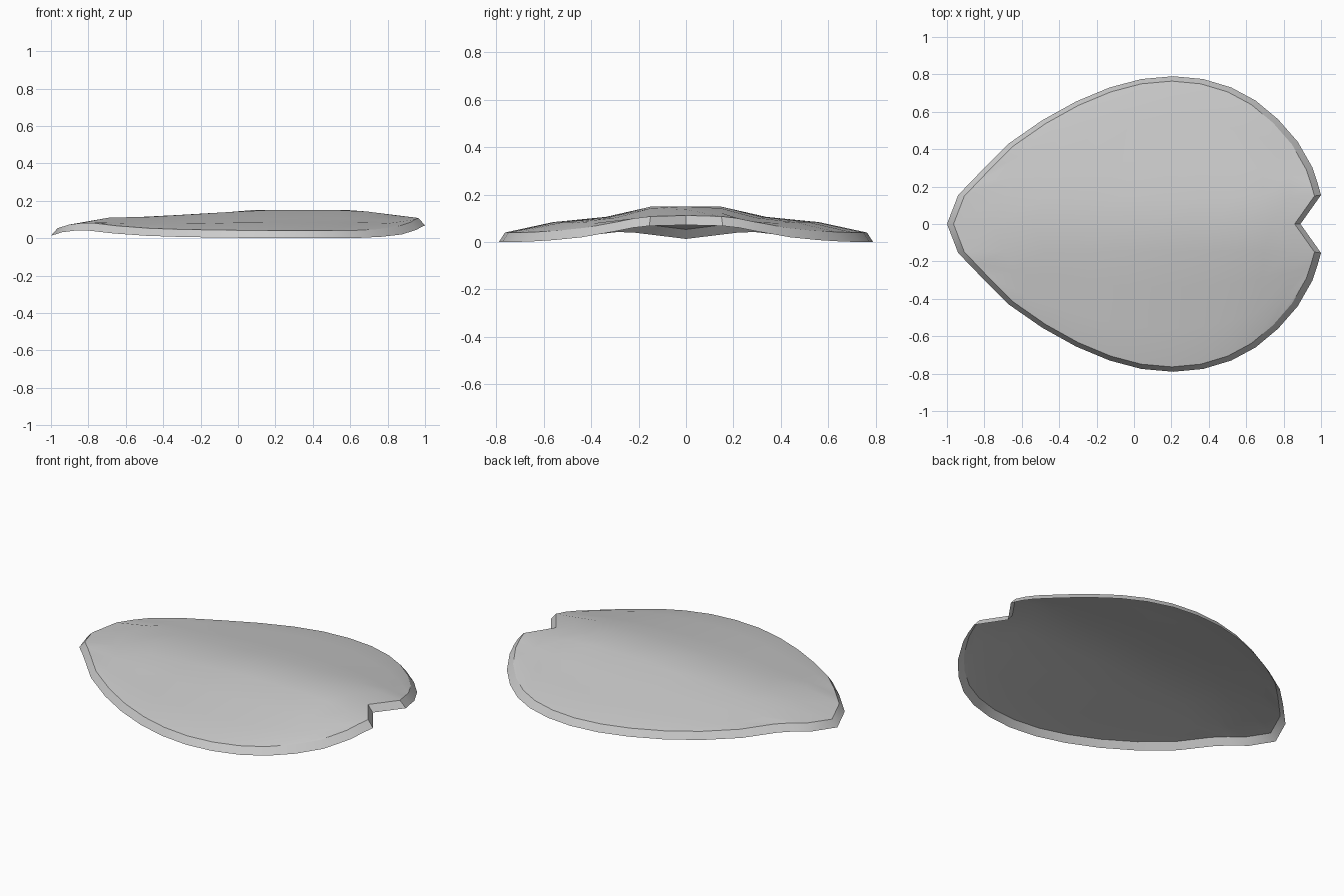
import bpy, bmesh

if "Cube" in bpy.data.objects:
    bpy.data.objects.remove(bpy.data.objects["Cube"])

# Half outline: left end, right (notched) end as (x, y, top z), then the long side
LEFT = [(-1, 0, .053), (-.94, .155, .072), (-.875, .222, .08), (-.81, .29, .082), (-.67, .43, .066)]
RIGHT = [(.89, 0, .112), (1, .155, .108), (.98, .225, .1), (.955, .30, .085), (.875, .44, .06)]
SIDE = [(-.49, .555, .053), (-.31, .655, .047), (-.13, .73, .044), (.04, .775, .042), (.21, .79, .04),
        (.37, .775, .04), (.52, .73, .04), (.65, .66, .042), (.77, .56, .048)]
MID_Y = [0, .15, .35, .58, .79]
WEIGHT = [1, 1, .6, .4, 0]
RIDGE = [(-1, .053), (-.72, .11), (-.5, .114), (-.3, .126), (-.12, .132), (.04, .15), (.66, .15), (1, .106)]
SKIRT = .04


def lerp(a, b, t):
    return a + (b - a) * t


def ridge(x):
    for (x0, z0), (x1, z1) in zip(RIDGE, RIDGE[1:]):
        if x <= x1:
            return lerp(z0, z1, (x - x0) / (x1 - x0))
    return RIDGE[-1][1]


# Columns across the half width, running from the tip to the notch
columns = [LEFT]
for rx, ry, rz in SIDE:
    t = (rx + .67) / 1.545
    s = (ry - .435) / .355
    col = []
    for k in range(4):
        x = lerp(LEFT[k][0], RIGHT[k][0], t)
        y = lerp(lerp(LEFT[k][1], RIGHT[k][1], t), MID_Y[k], s)
        col.append((x, y, lerp(rz, ridge(x), WEIGHT[k])))
    columns.append(col + [(rx, ry, rz)])
columns.append(RIGHT)

# Upper sheet, mirrored to full width and slightly inset from the outline
bm = bmesh.new()
grid = []
for col in columns:
    full = [(x, -y, z) for x, y, z in reversed(col[1:])] + list(col)
    grid.append([bm.verts.new((x * .965, y * .967, z)) for x, y, z in full])
for a, b in zip(grid, grid[1:]):
    for i in range(len(a) - 1):
        bm.faces.new((a[i], b[i], b[i + 1], a[i + 1]))

# Flared skirt around the border; the underside stays open
hi = grid[0] + [c[-1] for c in grid[1:-1]] + grid[-1][::-1] + [c[0] for c in grid[-2:0:-1]]
lo = [bm.verts.new((v.co.x / .965, v.co.y / .967, max(0, v.co.z - SKIRT))) for v in hi]
for i in range(len(lo)):
    j = (i + 1) % len(lo)
    bm.faces.new((lo[j], lo[i], hi[i], hi[j]))
bmesh.ops.recalc_face_normals(bm, faces=bm.faces[:])
if sum(f.normal.z * f.calc_area() for f in bm.faces) < 0:
    bmesh.ops.reverse_faces(bm, faces=bm.faces[:])

mesh = bpy.data.meshes.new("leaf_pad")
bm.to_mesh(mesh)
bm.free()
leaf = bpy.data.objects.new("leaf_pad", mesh)
bpy.context.collection.objects.link(leaf)
bpy.context.view_layer.objects.active = leaf
leaf.select_set(True)
bpy.ops.object.shade_smooth_by_angle(angle=0.52)
